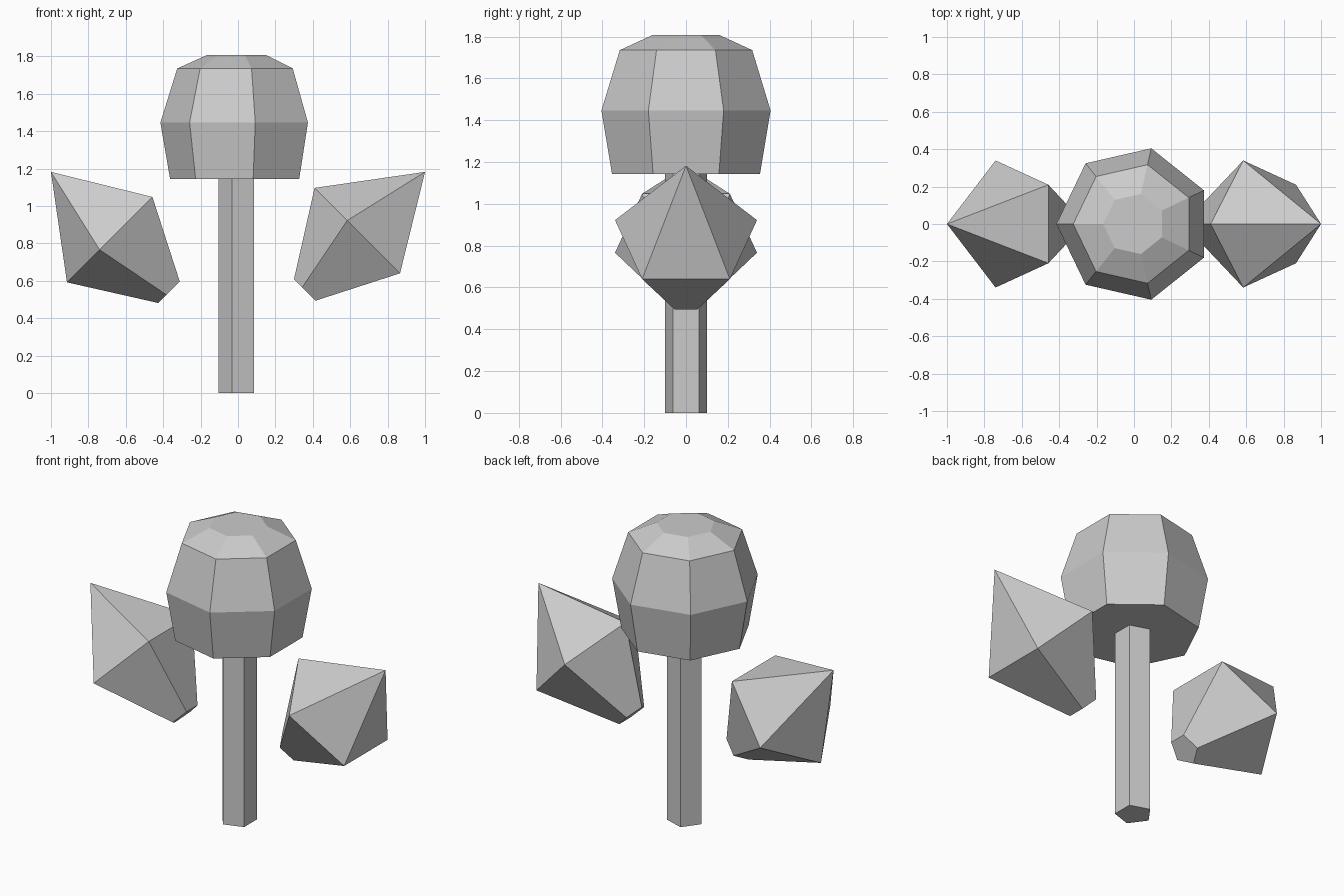
import bpy, bmesh
from math import cos, sin, pi, radians

if "Cube" in bpy.data.objects:
    bpy.data.objects.remove(bpy.data.objects["Cube"])


def lathe(name, sides, rings, loc=(0, 0, 0), tilt=0):
    """Faceted solid from (radius, height) rings; first corner points to -x. Radius 0 makes a tip."""
    bm = bmesh.new()
    loops = []
    for r, z in rings:
        n = sides if r > 0 else 1
        angles = [pi + 2 * pi * i / sides for i in range(n)]
        loops.append([bm.verts.new((r * cos(a), r * sin(a), z)) for a in angles])
    for low, high in zip(loops, loops[1:]):
        for i in range(sides):
            j = (i + 1) % sides
            if len(high) == 1:
                bm.faces.new((low[i], low[j], high[0]))
            else:
                bm.faces.new((low[i], low[j], high[j], high[i]))
    for loop in (loops[0], loops[-1]):
        if len(loop) > 1:
            bm.faces.new(loop)
    bmesh.ops.recalc_face_normals(bm, faces=bm.faces)
    mesh = bpy.data.meshes.new(name)
    bm.to_mesh(mesh)
    bm.free()
    obj = bpy.data.objects.new(name, mesh)
    obj.location = loc
    obj.rotation_euler = (0, radians(tilt), 0)
    bpy.context.collection.objects.link(obj)
    return obj


# five-sided post, its top sunk slightly into the head
lathe("post", 5, [(0.105, 0), (0.105, 1.17)])

# seven-sided head
lathe("head", 7, [(0.363, 1.143), (0.415, 1.446), (0.325, 1.735), (0.165, 1.807)])

# two floating gems leaning outwards, tip up and blunt end down
for side, label in ((-1, "left_gem"), (1, "right_gem")):
    lathe(label, 5, [(0.09, -0.423), (0.357, 0), (0, 0.478)],
          loc=(side * 0.662, 0, 0.844), tilt=side * 45)
